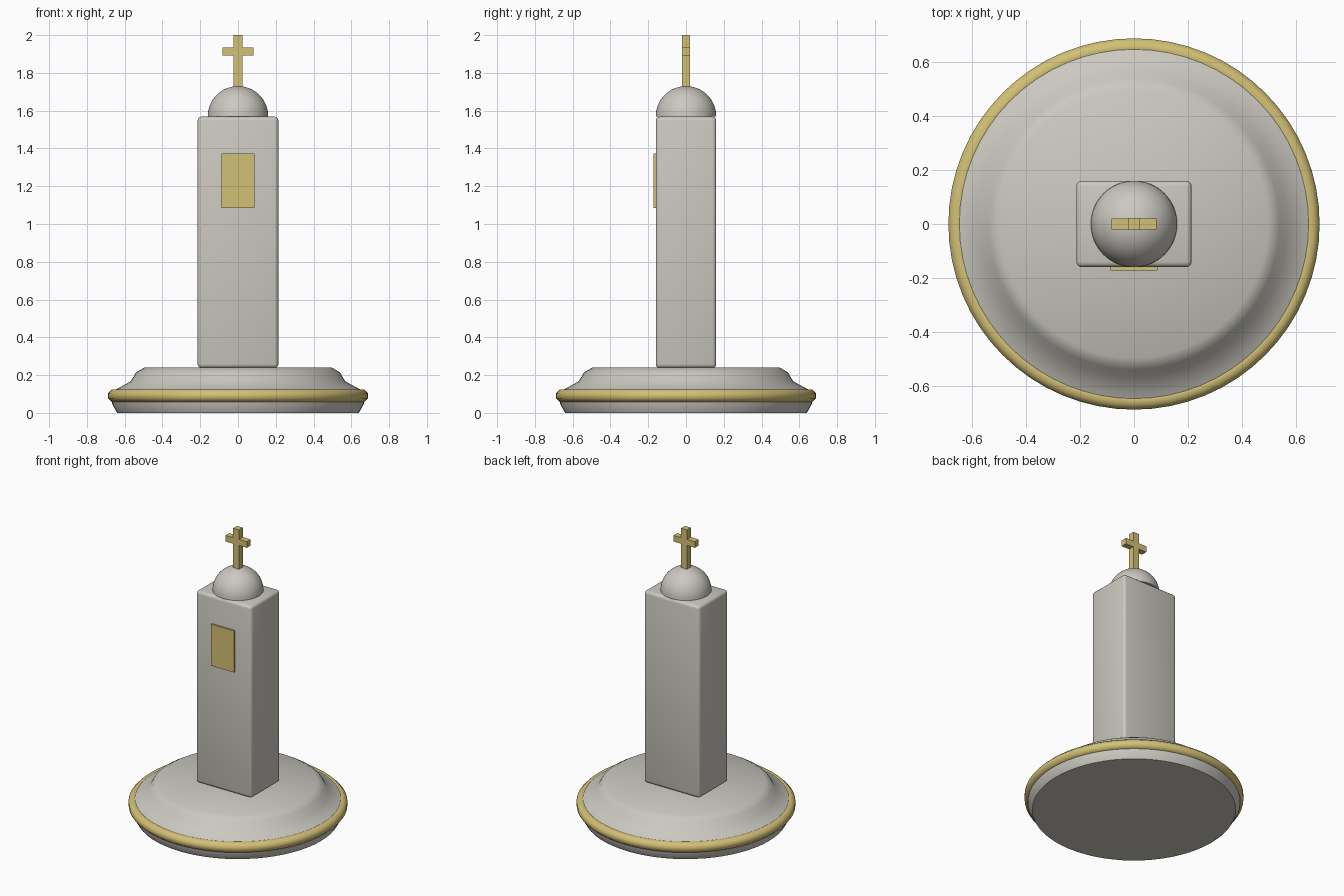
import bpy, bmesh, math
from mathutils import Matrix

cube = bpy.data.objects.get("Cube")
if cube:
    bpy.data.objects.remove(cube, do_unlink=True)


def material(name, rgb):
    m = bpy.data.materials.new(name)
    m.use_nodes = True
    colour = (*rgb, 1)
    m.diffuse_color = colour
    m.node_tree.nodes["Principled BSDF"].inputs["Base Color"].default_value = colour
    return m


STONE = material("pale stone", (0.60, 0.58, 0.53))
GOLD = material("soft gold", (0.65, 0.53, 0.18))


def finish(name, bm, mat, smooth_angle=None):
    bmesh.ops.recalc_face_normals(bm, faces=bm.faces)
    mesh = bpy.data.meshes.new(name)
    bm.to_mesh(mesh)
    bm.free()
    mesh.materials.append(mat)
    ob = bpy.data.objects.new(name, mesh)
    bpy.context.collection.objects.link(ob)
    if smooth_angle:
        bpy.ops.object.select_all(action="DESELECT")
        ob.select_set(True)
        bpy.context.view_layer.objects.active = ob
        bpy.ops.object.shade_smooth_by_angle(angle=math.radians(smooth_angle))
    return ob


def box(name, size, centre, mat, bevel=0):
    bm = bmesh.new()
    bmesh.ops.create_cube(bm, size=1, matrix=Matrix.Translation(centre) @ Matrix.Diagonal((*size, 1)))
    if bevel:
        bmesh.ops.bevel(bm, geom=bm.edges[:], offset=bevel, segments=3, profile=0.5, affect="EDGES")
    return finish(name, bm, mat, 35 if bevel else None)


def lathe(name, profile, mat, closed=False, steps=64, angle=32):
    bm = bmesh.new()
    verts = [bm.verts.new((r, 0, z)) for r, z in profile]
    pairs = list(zip(verts, verts[1:]))
    if closed:
        pairs.append((verts[-1], verts[0]))
    edges = [bm.edges.new(p) for p in pairs]
    bmesh.ops.spin(bm, geom=verts + edges, cent=(0, 0, 0), axis=(0, 0, 1),
                   angle=math.tau, steps=steps, use_duplicate=False)
    bmesh.ops.remove_doubles(bm, verts=bm.verts, dist=0.0001)
    return finish(name, bm, mat, angle)


# Round stepped base with a gilded rim
lathe("base", [(0, 0), (0.64, 0), (0.668, 0.05), (0.668, 0.115), (0.635, 0.13),
               (0.567, 0.168), (0.54, 0.214), (0.497, 0.24), (0, 0.24)], STONE)
rim = [(0.655 + 0.036 * math.cos(math.tau * (i + 0.5) / 8),
        0.091 + 0.036 * math.sin(math.tau * (i + 0.5) / 8)) for i in range(8)]
lathe("base_rim", rim, GOLD, closed=True, angle=50)

# Shaft with softened edges and a plaque on the front
box("shaft", (0.428, 0.32, 1.33), (0, 0, 0.903), STONE, 0.02)
box("front_plaque", (0.176, 0.02, 0.288), (0, -0.162, 1.23), GOLD)

# Half-sphere cap
dome = [(0, 1.57)] + [(0.16 * math.cos(math.pi * i / 32), 1.57 + 0.16 * math.sin(math.pi * i / 32))
                      for i in range(17)]
lathe("dome", dome, STONE)

# Cross
box("cross_upright", (0.046, 0.044, 0.28), (0, 0, 1.86), GOLD)
box("cross_arm", (0.166, 0.042, 0.042), (0, 0, 1.913), GOLD)
